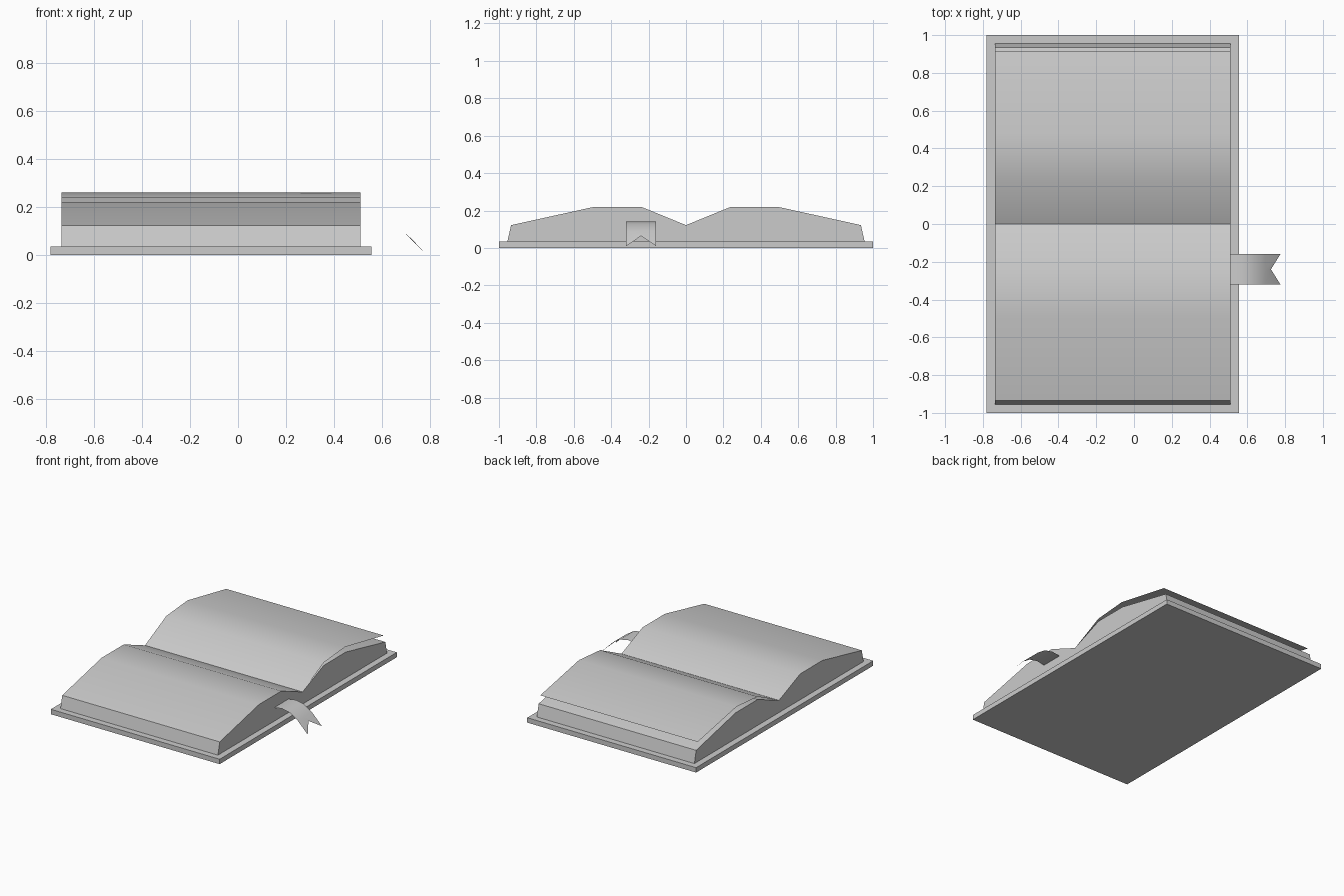
import bpy
import math

if "Cube" in bpy.data.objects:
    bpy.data.objects.remove(bpy.data.objects["Cube"])

X0, X1 = -0.735, 0.51  # page extent along the spine


def make(name, verts, faces, smooth=True):
    me = bpy.data.meshes.new(name)
    me.from_pydata(verts, [], faces)
    me.update()
    ob = bpy.data.objects.new(name, me)
    bpy.context.collection.objects.link(ob)
    if smooth:
        bpy.ops.object.select_all(action='DESELECT')
        bpy.context.view_layer.objects.active = ob
        ob.select_set(True)
        bpy.ops.object.shade_smooth_by_angle(angle=math.radians(40))
    return ob


def extrude_x(name, profile, closed):
    """Sweep a (y, z) profile along x; closed profiles get end caps."""
    n = len(profile)
    verts = [(x, y, z) for x in (X0, X1) for y, z in profile]
    faces = [(i, n + i, n + (i + 1) % n, (i + 1) % n)
             for i in range(n if closed else n - 1)]
    if closed:
        faces += [tuple(range(n)), tuple(reversed(range(n, 2 * n)))]
    return make(name, verts, faces)


# Cover board
bpy.ops.mesh.primitive_cube_add(size=1, location=(-0.1125, 0, 0.0175))
cover = bpy.context.object
cover.name = "cover"
cover.scale = (1.335, 2, 0.035)
bpy.ops.object.transform_apply(location=False, scale=True)

# Open page block, mirrored about the spine
half = [(-0.955, 0.035), (-0.935, 0.122), (-0.49, 0.22), (-0.24, 0.22)]
profile = half + [(0, 0.122)] + [(-y, z) for y, z in reversed(half)]
extrude_x("page_block", profile, True)

# Single lifted page
extrude_x("loose_page",
          [(0, 0.122), (0.24, 0.24), (0.48, 0.26), (0.917, 0.175)], False)

# Ribbon bookmark with notched end
path = [(0.51, 0.132), (0.57, 0.142), (0.635, 0.129), (0.695, 0.09), (0.775, 0.01)]
verts = [(x, y, z) for x, z in path for y in (-0.32, -0.24, -0.16)]
verts[-2] = (0.725, -0.24, 0.064)
faces = [(3 * r + c, 3 * r + 3 + c, 3 * r + 4 + c, 3 * r + 1 + c)
         for r in range(len(path) - 1) for c in range(2)]
make("ribbon_bookmark", verts, faces)

# Consistent outward normals on the solid page block
block = bpy.data.objects["page_block"]
bpy.ops.object.select_all(action='DESELECT')
bpy.context.view_layer.objects.active = block
block.select_set(True)
bpy.ops.object.mode_set(mode='EDIT')
bpy.ops.mesh.select_all(action='SELECT')
bpy.ops.mesh.normals_make_consistent(inside=False)
bpy.ops.object.mode_set(mode='OBJECT')
